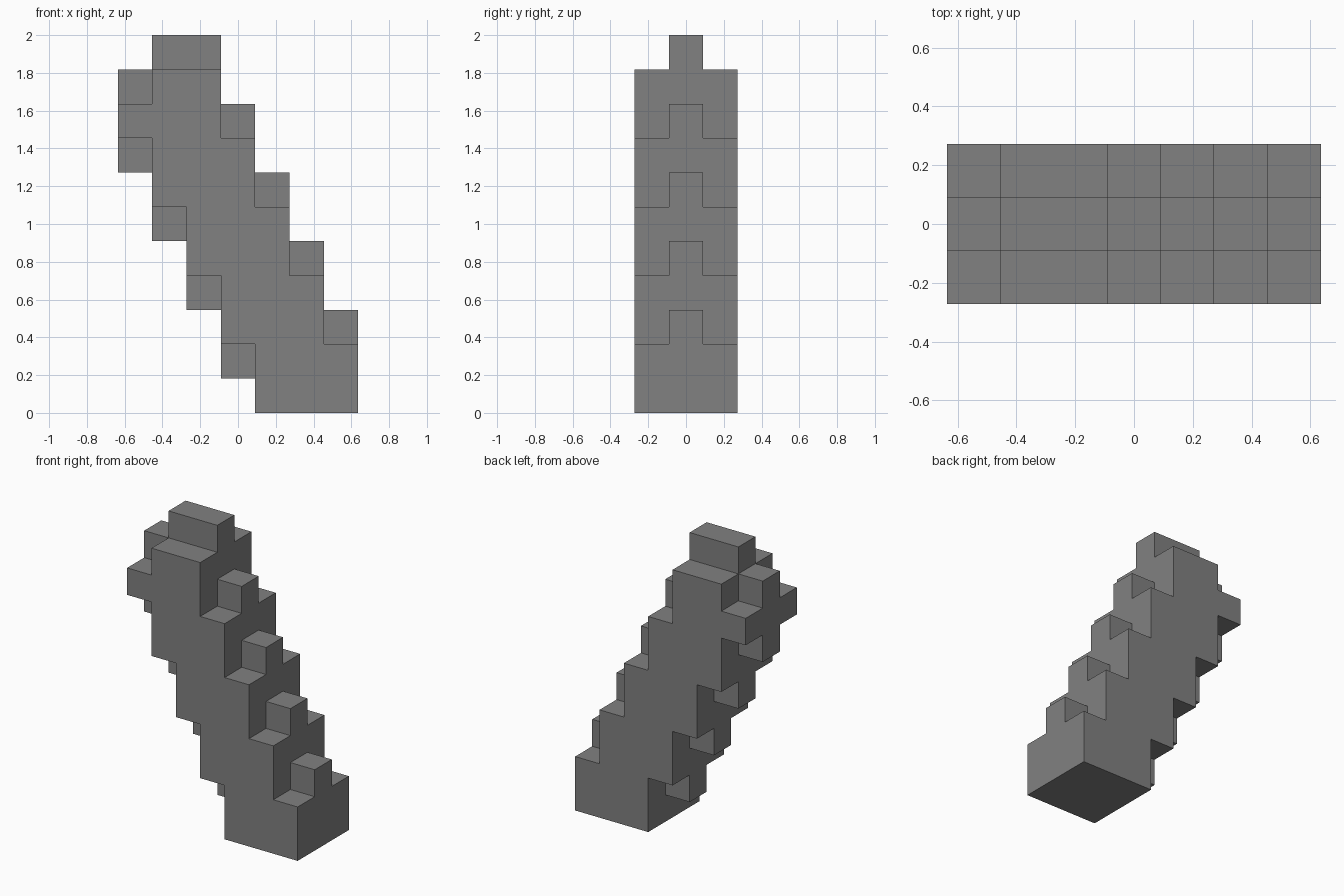
import bpy
import bmesh
from mathutils import Vector

if "Cube" in bpy.data.objects:
    bpy.data.objects.remove(bpy.data.objects["Cube"], do_unlink=True)

UNIT = 2 / 11  # edge of one block

grey = bpy.data.materials.new("stone_grey")
grey.use_nodes = True
colour = (0.22, 0.22, 0.22, 1)
grey.diffuse_color = colour
grey.node_tree.nodes["Principled BSDF"].inputs["Base Color"].default_value = colour


def row(y, z):
    """First and last filled block along x in one row of the leaning column."""
    if y == 1:  # middle slab, offset half a step from the sides
        first = 1 if z == 10 else max(0, 4 - (z + 1) // 2)
        return first, min(6, 6 - (z - 1) // 2)
    if z == 10:
        return 1, 0  # the sides stop one row below the crest
    first = 4 - z // 2
    return (1 if z == 9 else first), first + 2


cells = set()
for y in range(3):
    for z in range(11):
        first, last = row(y, z)
        cells.update((x, y, z) for x in range(first, last + 1))

# Outer skin: only the block sides with no neighbour
bm = bmesh.new()
for cell in cells:
    for axis in range(3):
        for sign in (-1, 1):
            neighbour = list(cell)
            neighbour[axis] += sign
            if tuple(neighbour) in cells:
                continue
            normal, u, v = Vector(), Vector(), Vector()
            normal[axis] = sign / 2
            u[(axis + 1) % 3] = sign / 2
            v[(axis + 2) % 3] = 1 / 2
            centre = Vector(cell) - Vector((3, 1, -0.5)) + normal
            corners = (-u - v, u - v, u + v, v - u)
            bm.faces.new([bm.verts.new((centre + c) * UNIT) for c in corners])

# Weld, then merge flat areas into single faces
bmesh.ops.remove_doubles(bm, verts=bm.verts, dist=0.001)
bmesh.ops.dissolve_limit(bm, angle_limit=0.02, verts=bm.verts, edges=bm.edges)

mesh = bpy.data.meshes.new("leaning_block_column")
bm.to_mesh(mesh)
bm.free()
mesh.materials.append(grey)
column = bpy.data.objects.new("leaning_block_column", mesh)
bpy.context.collection.objects.link(column)
